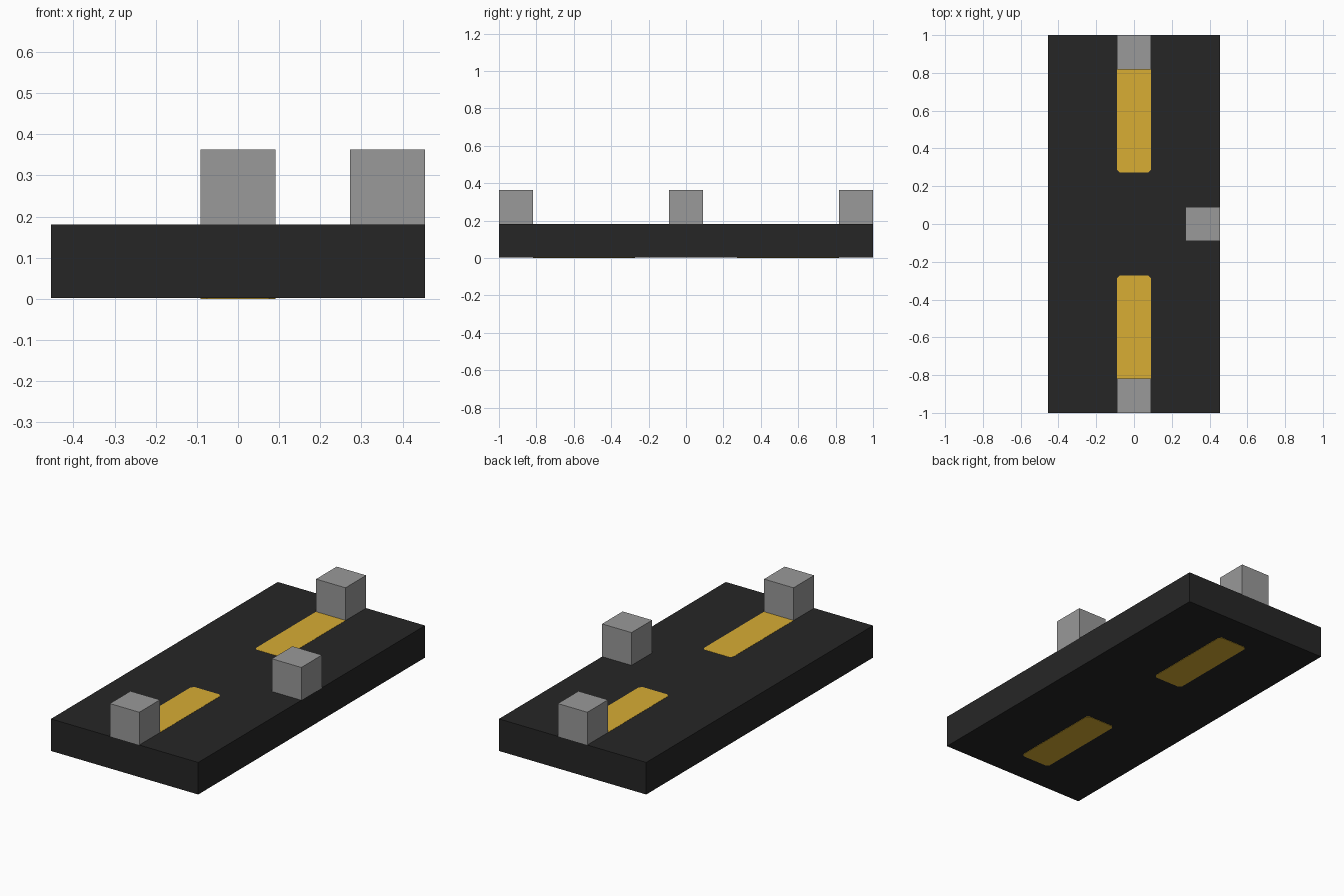
import bpy
import bmesh

cube = bpy.data.objects.get("Cube")
if cube:
    bpy.data.objects.remove(cube, do_unlink=True)

U = 2 / 11      # one grid module: post size and slab thickness
SKIN = 0.002    # thickness of the painted stripes


def material(name, rgb):
    mat = bpy.data.materials.new(name)
    mat.use_nodes = True
    colour = (*rgb, 1)
    mat.diffuse_color = colour
    mat.node_tree.nodes["Principled BSDF"].inputs["Base Color"].default_value = colour
    return mat


def finish(name, bm, mat):
    bmesh.ops.recalc_face_normals(bm, faces=bm.faces[:])
    mesh = bpy.data.meshes.new(name)
    bm.to_mesh(mesh)
    bm.free()
    mesh.materials.append(mat)
    obj = bpy.data.objects.new(name, mesh)
    bpy.context.collection.objects.link(obj)


def box(name, mat, x, y, z, corner=0):
    """Box from (min, max) ranges, with optional cut vertical corners."""
    bm = bmesh.new()
    bmesh.ops.create_cube(bm, size=1)
    for v in bm.verts:
        for axis, (lo, hi) in enumerate((x, y, z)):
            v.co[axis] = hi if v.co[axis] > 0 else lo
    if corner:
        upright = [e for e in bm.edges
                   if abs(e.verts[0].co.z - e.verts[1].co.z) > SKIN / 2]
        bmesh.ops.bevel(bm, geom=upright, offset=corner, segments=1, affect='EDGES')
    finish(name, bm, mat)


black = material("charcoal", (0.0194, 0.0194, 0.0194))
grey = material("mid_grey", (0.319, 0.319, 0.319))
yellow = material("golden_yellow", (0.686, 0.418, 0.034))

# Base slab
box("base_slab", black, (-2.5 * U, 2.5 * U), (-1, 1), (SKIN, U - SKIN / 2))

# Posts on the slab: two ends and one side
for name, px, py in (("front_post", 0, -5 * U),
                     ("back_post", 0, 5 * U),
                     ("left_post", 2 * U, 0)):
    box(name, grey, (px - U / 2, px + U / 2), (py - U / 2, py + U / 2),
        (U - SKIN, 2 * U))

# Painted stripes on the top and underside; the top ones run under the posts
for end, side in (("front", -1), ("back", 1)):
    for face, z, reach in (("top", (U - SKIN, U), 4.6 * U),
                           ("bottom", (0, SKIN * 2), 4.5 * U)):
        box(f"{end}_{face}_stripe", yellow, (-U / 2, U / 2),
            sorted((side * 1.5 * U, side * reach)), z, corner=0.015)
